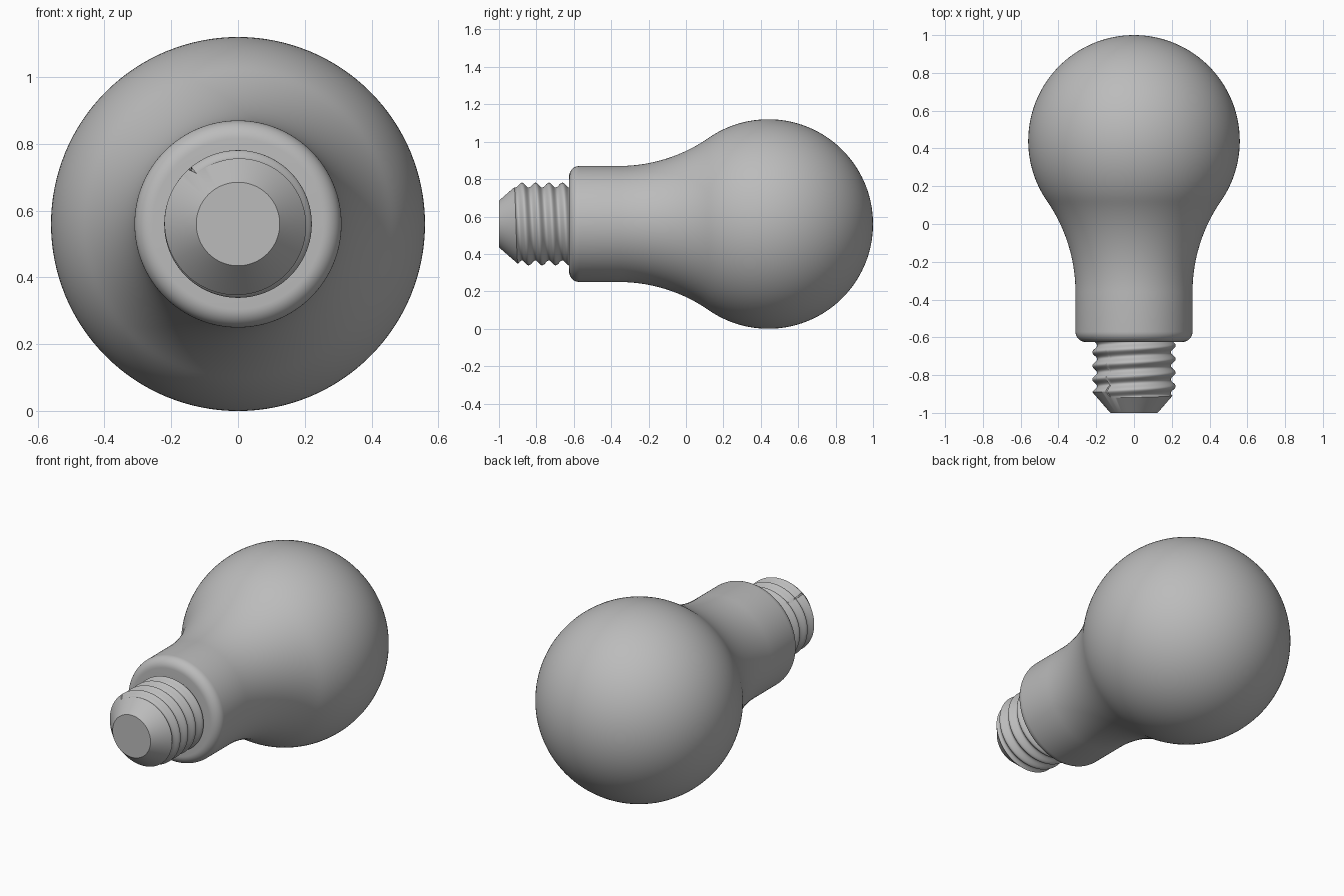
import bpy, bmesh
from math import sin, cos, pi, sqrt, atan2, radians

old = bpy.data.objects.get("Cube")
if old:
    bpy.data.objects.remove(old)

grey = bpy.data.materials.new("plain grey")
grey.use_nodes = True
grey.diffuse_color = (0.5, 0.5, 0.5, 1)
grey.node_tree.nodes["Principled BSDF"].inputs["Base Color"].default_value = (0.5, 0.5, 0.5, 1)

AXIS = 0.56      # height of the bulb's axis
SEGS = 128


def lathe(name, profile, cap_start=False, cap_end=False):
    """Sweep profile(phi) -> [(radius, y), ...] around the lengthwise axis."""
    bm = bmesh.new()
    cols = []
    for i in range(SEGS):
        phi = 2 * pi * i / SEGS
        cols.append([bm.verts.new((r * sin(phi), y, AXIS + r * cos(phi)))
                     for r, y in profile(phi)])
    for a, b in zip(cols, cols[1:] + cols[:1]):
        for j in range(len(a) - 1):
            bm.faces.new((a[j], a[j + 1], b[j + 1], b[j]))
    if cap_start:
        bm.faces.new([c[0] for c in cols])
    if cap_end:
        bm.faces.new([c[-1] for c in cols])
    bmesh.ops.remove_doubles(bm, verts=bm.verts, dist=1e-5)
    bmesh.ops.recalc_face_normals(bm, faces=bm.faces)
    me = bpy.data.meshes.new(name)
    bm.to_mesh(me)
    bm.free()
    ob = bpy.data.objects.new(name, me)
    bpy.context.collection.objects.link(ob)
    me.materials.append(grey)
    bpy.ops.object.select_all(action='DESELECT')
    ob.select_set(True)
    bpy.context.view_layer.objects.active = ob
    bpy.ops.object.shade_smooth_by_angle(angle=radians(30))
    return ob


def arc(cy, cr, rad, a0, a1, n):
    """Points (radius, y) on a circle; the angle is measured from +y."""
    return [(cr + rad * sin(a0 + (a1 - a0) * k / n),
             cy + rad * cos(a0 + (a1 - a0) * k / n)) for k in range(n + 1)]


# Bulb body: rounded collar, straight neck, flared shoulder, globe
GLOBE_Y, GLOBE_R, NECK_R, FLARE_Y, FILLET, COLLAR_Y = 0.44, 0.56, 0.31, -0.36, 0.055, -0.625
dy = GLOBE_Y - FLARE_Y
flare_r = (dy**2 + NECK_R**2 - GLOBE_R**2) / (2 * (GLOBE_R - NECK_R))
turn = atan2(NECK_R + flare_r, -dy)      # where flare and globe touch
body = [(0.15, COLLAR_Y)]
body += arc(COLLAR_Y + FILLET, NECK_R - FILLET, FILLET, pi, pi / 2, 10)
body += arc(FLARE_Y, NECK_R + flare_r, flare_r, -pi / 2, turn - pi, 24)
body += arc(GLOBE_Y, 0, GLOBE_R, turn, 0, 56)[1:]
lathe("bulb_body", lambda phi: body, cap_start=True)

# Screw base: helical thread cut off by a conical tip
PITCH, TIP_R, SLOPE = 0.072, 0.125, 0.87


def thread(y, phi):
    return 0.208 + 0.013 * cos(2 * pi * (y + 0.877) / PITCH - phi)


def screw(phi):
    lo, hi = -1.0, -0.86
    for _ in range(30):                  # edge where cone meets thread
        mid = (lo + hi) / 2
        if TIP_R + SLOPE * (mid + 1) < thread(mid, phi):
            lo = mid
        else:
            hi = mid
    rows = 72
    ys = [lo + (COLLAR_Y + 0.01 - lo) * k / rows for k in range(rows + 1)]
    return [(TIP_R, -1.0)] + [(thread(y, phi), y) for y in ys]


lathe("screw_base", screw, cap_start=True, cap_end=True)
